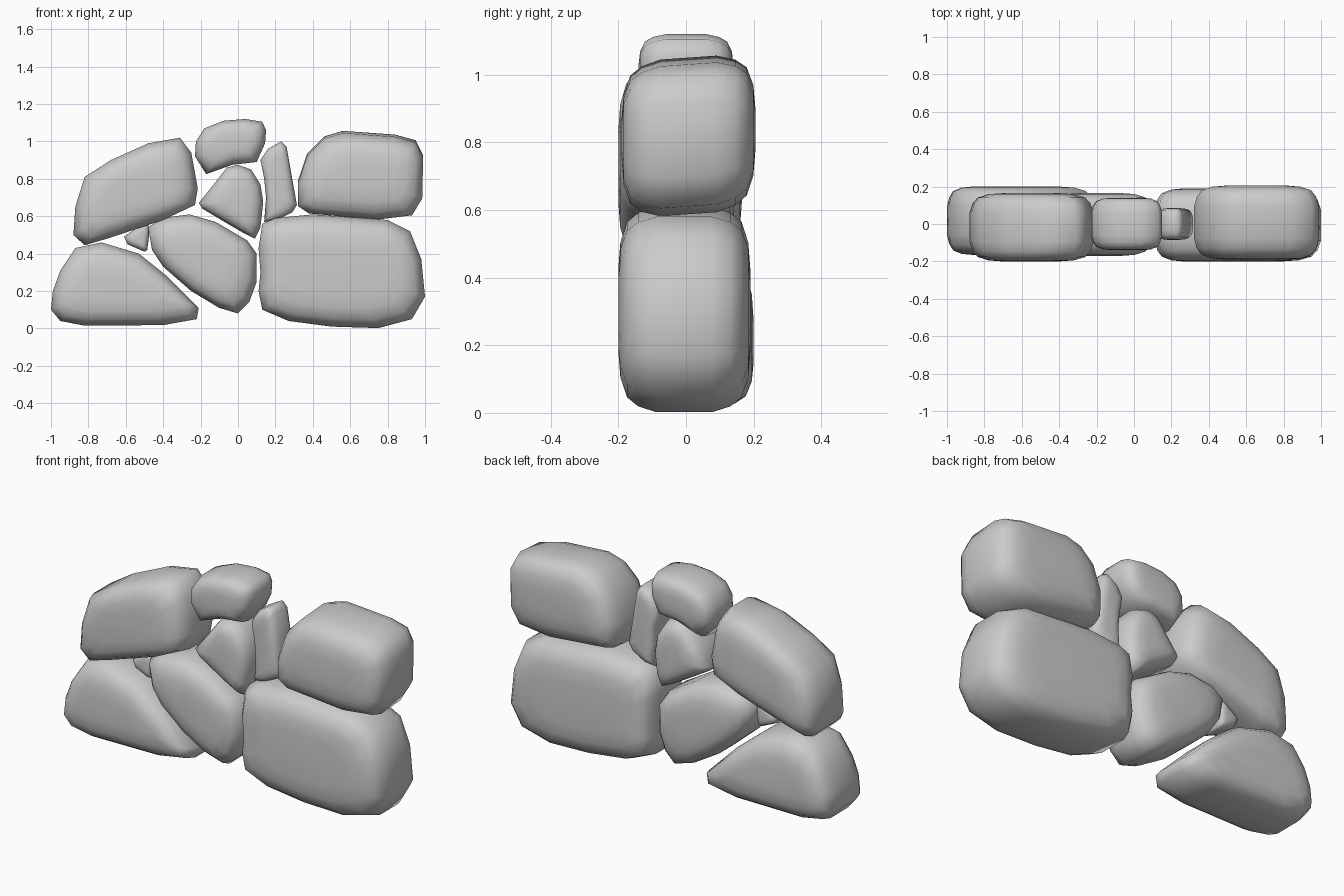
import bpy, bmesh

# Depth profile of a worn stone: (fraction of half depth, inset fraction)
HALF = [(0.42, 0.0), (0.70, 0.07), (0.87, 0.18), (0.97, 0.42), (1.0, 0.72)]
PROFILE = [(-d, i) for d, i in reversed(HALF)] + HALF


def stone(name, y0, y1, outline, tilt=0.0):
    """Rounded stone from a front outline (x, z), spanning y0..y1."""
    xs, zs = [p[0] for p in outline], [p[1] for p in outline]
    hx, hz = (max(xs) - min(xs)) / 2, (max(zs) - min(zs)) / 2
    cx, cz = sum(xs) / len(xs), sum(zs) / len(zs)
    r = min(hx, hz, 0.25)
    mid, depth = (y0 + y1) / 2, (y1 - y0) / 2
    bm = bmesh.new()
    rings = []
    for d, inset in PROFILE:
        sx, sz = 1 - inset * r / hx, 1 - inset * r / hz
        y = mid + d * depth
        rings.append([bm.verts.new((cx + (x - cx) * sx, y,
                                    cz + (z - cz) * sz + tilt * y)) for x, z in outline])
    n = len(outline)
    for a, b in zip(rings, rings[1:]):
        for i in range(n):
            j = (i + 1) % n
            bm.faces.new((a[i], a[j], b[j], b[i]))
    bm.faces.new(rings[0])
    bm.faces.new(rings[-1])
    bmesh.ops.recalc_face_normals(bm, faces=bm.faces)
    for f in bm.faces:
        f.smooth = True
    me = bpy.data.meshes.new(name)
    bm.to_mesh(me)
    bm.free()
    ob = bpy.data.objects.new(name, me)
    bpy.context.collection.objects.link(ob)


# Bottom course
stone("lower_left_stone", -0.165, 0.20, [
    (-1, .10), (-.95, .04), (-.82, .015), (-.4, .018), (-.22, .05), (-.21, .11),
    (-.38, .28), (-.53, .40), (-.73, .46), (-.87, .43), (-.95, .31), (-.99, .2)])
stone("lower_middle_stone", -0.17, 0.165, [
    (-.48, .54), (-.41, .59), (-.26, .61), (-.12, .57), (.05, .47), (.10, .4), (.10, .25),
    (.06, .14), (0, .08), (-.1, .11), (-.25, .2), (-.4, .33), (-.46, .42)])
stone("lower_right_stone", -0.20, 0.19, [
    (.13, .10), (.27, .04), (.5, .01), (.75, .002), (.93, .05), (1, .17), (.98, .37),
    (.92, .52), (.8, .58), (.4, .61), (.2, .59), (.13, .56), (.11, .43), (.12, .3), (.11, .2)])

# Upper course
stone("upper_left_stone", -0.20, 0.165, [
    (-.88, .50), (-.82, .445), (-.7, .48), (-.4, .58), (-.23, .66), (-.215, .75),
    (-.25, .94), (-.31, 1.02), (-.48, .99), (-.68, .90), (-.82, .81), (-.87, .65)])
stone("upper_right_stone", -0.19, 0.205, [
    (.32, .66), (.38, .62), (.74, .587), (.93, .61), (.985, .7), (.99, .92), (.95, 1.0),
    (.84, 1.03), (.56, 1.05), (.46, 1.02), (.37, .93), (.32, .78)], tilt=0.07)

# Small filler stones
stone("wedge_stone", -0.13, 0.13, [
    (-.21, .67), (-.13, .77), (-.06, .86), (0, .875), (.07, .85), (.12, .77),
    (.135, .68), (.12, .54), (.09, .48), (.03, .51), (-.09, .58), (-.19, .64)])
stone("cap_stone", -0.14, 0.14, [
    (-.23, .92), (-.225, 1.0), (-.18, 1.07), (-.08, 1.11), (.04, 1.12), (.13, 1.105),
    (.15, 1.06), (.145, .99), (.10, .89), (-.03, .875), (-.17, .825)])
stone("upright_stone", -0.085, 0.085, [
    (.14, .57), (.2, .575), (.29, .62), (.315, .66), (.29, .8), (.26, .97),
    (.23, 1.0), (.16, .96), (.12, .9), (.14, .8), (.15, .7)])
stone("chip_stone", -0.08, 0.08, [
    (-.61, .49), (-.59, .45), (-.5, .41), (-.485, .42), (-.475, .5), (-.48, .56), (-.51, .56)])
